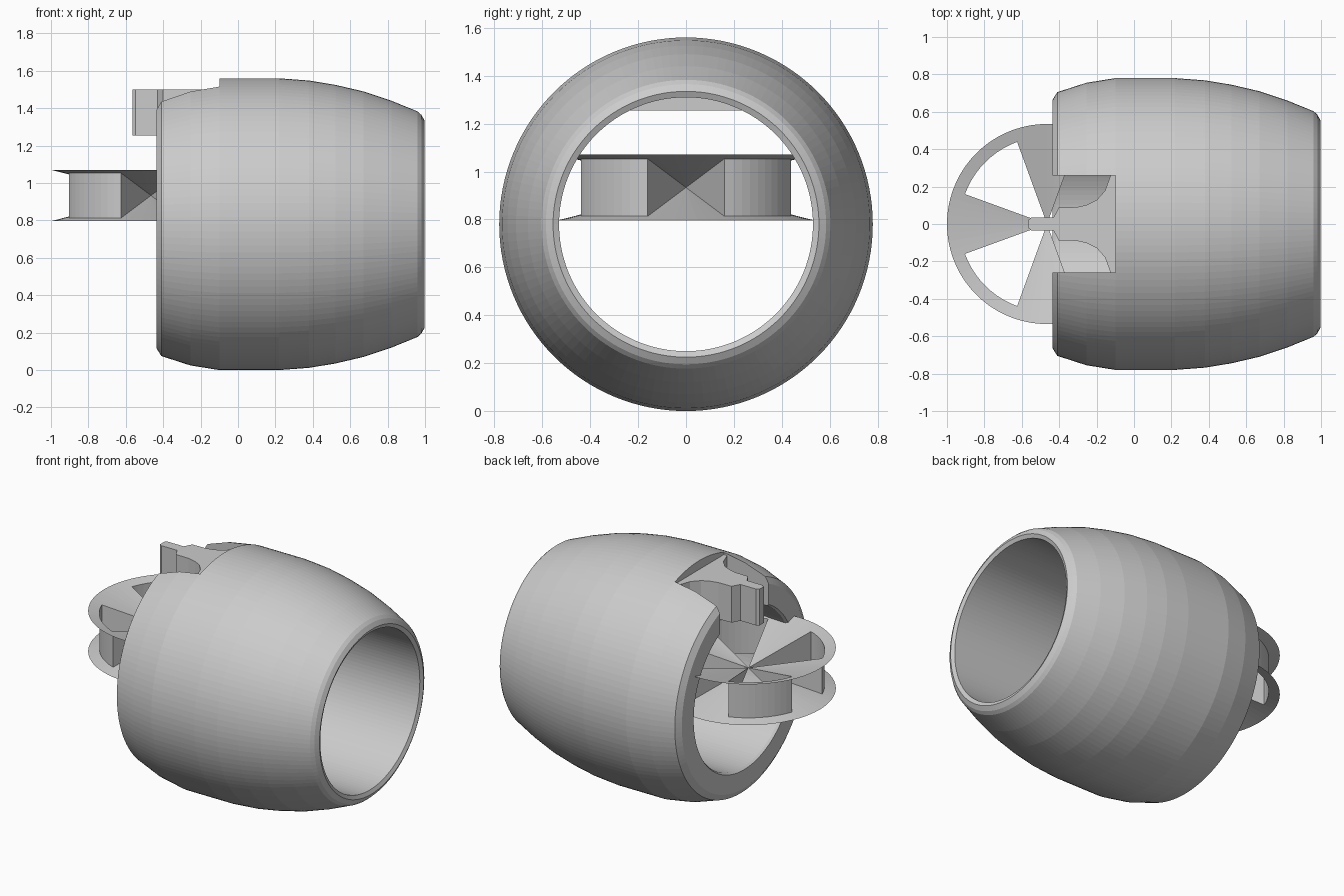
import bpy, bmesh
from math import sin, cos, pi, radians

if "Cube" in bpy.data.objects:
    bpy.data.objects.remove(bpy.data.objects["Cube"])

CZ = 0.78      # height of the barrel axis
WX = -0.465    # wheel axis position


def add_object(name, bm, fix_normals=True):
    if fix_normals:
        bmesh.ops.recalc_face_normals(bm, faces=bm.faces)
    mesh = bpy.data.meshes.new(name)
    bm.to_mesh(mesh)
    bm.free()
    ob = bpy.data.objects.new(name, mesh)
    bpy.context.collection.objects.link(ob)
    return ob


def lathe_x(name, profile, n):
    """Revolve a closed (x, radius) profile around the barrel axis."""
    bm = bmesh.new()
    rings = [[bm.verts.new((x, r * sin(2 * pi * i / n), CZ + r * cos(2 * pi * i / n)))
              for x, r in profile] for i in range(n)]
    m = len(profile)
    for i in range(n):
        a, b = rings[i], rings[(i + 1) % n]
        for j in range(m):
            k = (j + 1) % m
            bm.faces.new((a[j], a[k], b[k], b[j]))
    return add_object(name, bm)


def prism(name, outline, z0, z1):
    bm = bmesh.new()
    low = [bm.verts.new((x, y, z0)) for x, y in outline]
    high = [bm.verts.new((x, y, z1)) for x, y in outline]
    bm.faces.new(low)
    bm.faces.new(high)
    for i in range(len(outline)):
        j = (i + 1) % len(outline)
        bm.faces.new((low[i], low[j], high[j], high[i]))
    return add_object(name, bm)


# Barrel shell: thick ring with a bulged outside and a straight bore
barrel = lathe_x("barrel_shell", [
    (-0.42, 0.53), (-0.435, 0.54), (-0.435, 0.665), (-0.41, 0.705), (-0.255, 0.755),
    (-0.10, 0.78), (0.22, 0.78), (0.38, 0.768), (0.52, 0.745), (0.67, 0.71),
    (0.82, 0.66), (0.96, 0.603), (0.98, 0.585), (0.997, 0.555), (0.985, 0.53)], 128)

# Rectangular notch in the top of the open end
cutter = prism("notch_cutter", [(-0.8, -0.26), (-0.1, -0.26), (-0.1, 0.26), (-0.8, 0.26)], 1.0, 1.9)
cutter.hide_render = True
mod = barrel.modifiers.new("notch", 'BOOLEAN')
mod.operation = 'DIFFERENCE'
mod.solver = 'EXACT'
mod.object = cutter
bpy.context.view_layer.objects.active = barrel
bpy.ops.object.modifier_apply(modifier=mod.name)
bpy.data.objects.remove(cutter)

# Bracket in the notch: narrow arm flaring out to the notch width
half = [(-0.565, 0.022), (-0.548, 0.035), (-0.43, 0.035), (-0.402, 0.088), (-0.305, 0.09),
        (-0.25, 0.103), (-0.20, 0.128), (-0.155, 0.178), (-0.125, 0.26), (-0.10, 0.26)]
prism("notch_bracket", half + [(x, -y) for x, y in reversed(half)], 1.255, 1.50)

# Wheel: two shallow cone sheets meeting at the hub, four spokes, four rim walls
HUB, RI, RO, SLOPE = 0.9335, 0.467, 0.535, 0.2565
bm = bmesh.new()


def pt(r, deg, side):
    a = radians(deg)
    return bm.verts.new((WX + r * cos(a), r * sin(a), HUB + side * r * SLOPE))


STEP = 5
hub = bm.verts.new((WX, 0, HUB))
inner = {s: [pt(RI, a, s) for a in range(0, 360, STEP)] for s in (-1, 1)}
outer = {s: [pt(RO, a, s) for a in range(0, 360, STEP)] for s in (-1, 1)}
n = 360 // STEP
for i in range(n):
    j = (i + 1) % n
    spoke = ((i * STEP + 20) % 90) < 40
    for s in (-1, 1):
        # flared rim
        quad = [inner[s][i], outer[s][i], outer[s][j], inner[s][j]]
        bm.faces.new(quad if s > 0 else quad[::-1])
        # sloping spoke sheets
        if spoke:
            tri = [hub, inner[s][i], inner[s][j]]
            bm.faces.new(tri if s > 0 else tri[::-1])
    # curved wall between spokes
    if not spoke:
        bm.faces.new((inner[-1][i], inner[-1][j], inner[1][j], inner[1][i]))
    # upright triangular spoke sides
    if (i * STEP) % 90 in (20, 70):
        bm.faces.new((hub, inner[-1][i], inner[1][i]))
add_object("spoked_wheel", bm, fix_normals=False)
